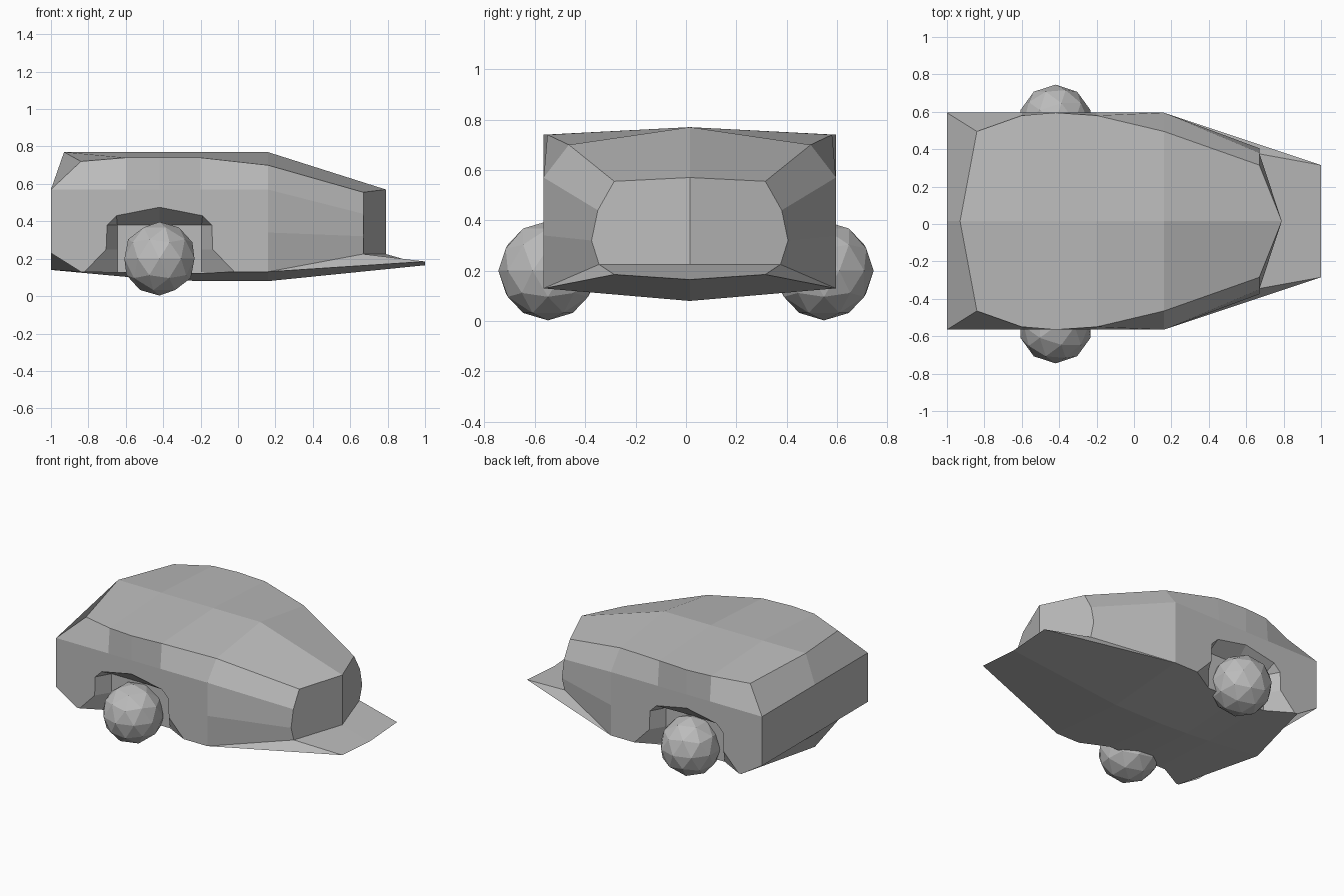
import bpy
import bmesh

cube = bpy.data.objects.get("Cube")
if cube:
    bpy.data.objects.remove(cube)

BODY_SHIFT = 0.015   # body sits slightly off the wheel axis centre
WHEEL_X = -0.42

grey = bpy.data.materials.new("plain_grey")
grey.use_nodes = True
grey.diffuse_color = (0.5, 0.5, 0.5, 1)
grey.node_tree.nodes["Principled BSDF"].inputs["Base Color"].default_value = (0.5, 0.5, 0.5, 1)


def finish(name, bm):
    bmesh.ops.remove_doubles(bm, verts=bm.verts, dist=0.0005)
    bmesh.ops.recalc_face_normals(bm, faces=bm.faces)
    mesh = bpy.data.meshes.new(name)
    bm.to_mesh(mesh)
    bm.free()
    mesh.materials.append(grey)
    obj = bpy.data.objects.new(name, mesh)
    bpy.context.collection.objects.link(obj)
    return obj


def both_sides(bm):
    geom = bm.verts[:] + bm.edges[:] + bm.faces[:]
    copy = bmesh.ops.duplicate(bm, geom=geom)["geom"]
    for v in copy:
        if isinstance(v, bmesh.types.BMVert):
            v.co.y *= -1


def middle_ring(x, ridge_y, ridge_z, lower_z, keel_z):
    return [(x, 0, 0.77), (x, ridge_y, ridge_z), (x, 0.58, 0.57),
            (x, 0.58, lower_z), (x, 0.58, 0.13), (x, 0, keel_z)]


# Body: half rings of roof, ridge, upper side, lower side, bottom edge, keel
rear = [(-0.93, 0, 0.77), (-0.84, 0.48, 0.72), (-1, 0.58, 0.57),
        (-1, 0.58, 0.23), (-0.84, 0.58, 0.13), (-1, 0, 0.14)]
nose = [(0.79, 0, 0.57), (0.67, 0.3, 0.555), (0.67, 0.365, 0.44),
        (0.67, 0.39, 0.32), (0.67, 0.36, 0.225), (0.79, 0, 0.225)]
lip_edge, lip_keel = (1, 0.3, 0.185), (1, 0, 0.165)
rings = [rear,
         middle_ring(-0.6, 0.565, 0.74, 0.25, 0.103),
         middle_ring(WHEEL_X, 0.58, 0.74, 0.27, 0.09),
         middle_ring(-0.2, 0.565, 0.74, 0.29, 0.08),
         middle_ring(0.16, 0.48, 0.70, 0.34, 0.08),
         nose]

bm = bmesh.new()


def face(*points):
    bm.faces.new([bm.verts.new(p) for p in points])


for a, b in zip(rings, rings[1:]):
    for i in range(4 if b is nose else 5):
        face(a[i], a[i + 1], b[i + 1], b[i])

# Tail: sloped top, upright panel, tucked bottom
high, low = (-1, 0, 0.57), (-1, 0, 0.23)
face(rear[0], rear[1], rear[2], high)
face(high, rear[2], rear[3], low)
face(low, rear[3], rear[4], rear[5])

# Nose panel, front lip and its underside
face(*nose)
last = rings[-2]
face(last[4], nose[4], lip_edge)
face(nose[4], nose[5], lip_keel, lip_edge)
face(last[4], last[5], lip_keel, lip_edge)
both_sides(bm)
body = finish("body", bm)

# Wheel arch cutter: flared outline narrowing to a square recess
half = [(0.40, -0.1), (0.40, 0.13), (0.285, 0.25), (0.28, 0.38), (0.23, 0.43)]
outline = [(-x, z) for x, z in half] + [(0, 0.475)] + half[::-1]
inner = [(max(-0.225, min(0.225, x)), min(z, 0.38)) for x, z in outline]
bm = bmesh.new()
levels = []
for y, profile in ((0.7, outline), (0.58, outline), (0.482, inner)):
    levels.append([bm.verts.new((WHEEL_X + x, y, z)) for x, z in profile])
for a, b in zip(levels, levels[1:]):
    for i in range(len(a)):
        j = (i + 1) % len(a)
        bm.faces.new((a[i], a[j], b[j], b[i]))
bm.faces.new(levels[0])
bm.faces.new(levels[-1])
both_sides(bm)
cutter = finish("arch_cutter", bm)
cutter.hide_render = True

cut = body.modifiers.new("wheel_arches", 'BOOLEAN')
cut.object = cutter
cut.operation = 'DIFFERENCE'
cut.solver = 'EXACT'
bpy.context.view_layer.objects.active = body
bpy.ops.object.modifier_apply(modifier=cut.name)
bpy.data.objects.remove(cutter)
body.location.y = BODY_SHIFT

# Faceted ball wheels
for name, side in (("right_wheel", -1), ("left_wheel", 1)):
    bm = bmesh.new()
    bmesh.ops.create_icosphere(bm, subdivisions=2, radius=0.197)
    wheel = finish(name, bm)
    wheel.location = (WHEEL_X, side * 0.548, 0.2)
